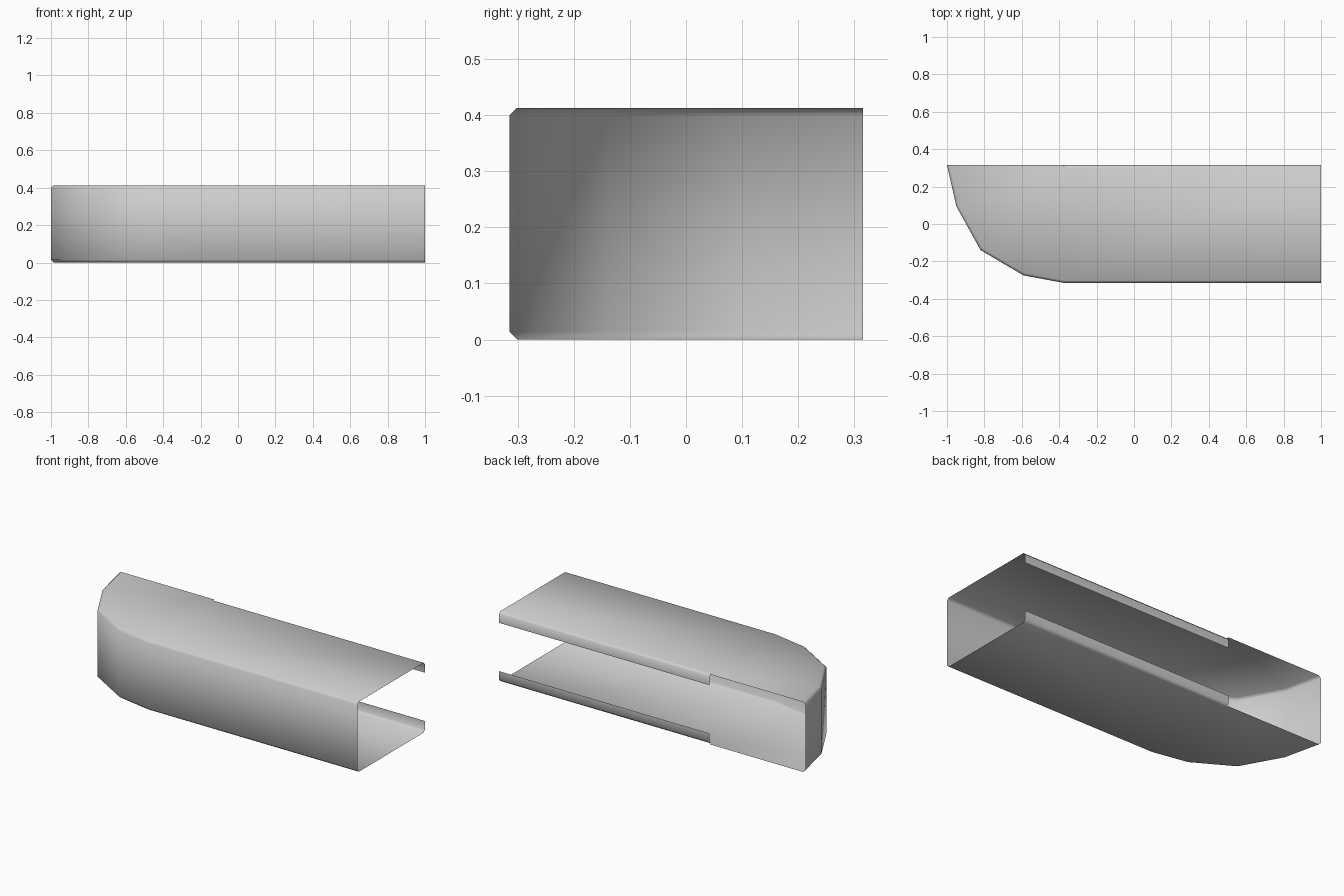
import bpy, bmesh
from mathutils import Vector

if "Cube" in bpy.data.objects:
    bpy.data.objects.remove(bpy.data.objects["Cube"])

H, C, LIP = 0.413, 0.014, 0.05      # height, chamfer, back lip height
BACK, STEP = 0.315, -0.375          # back edge, where the lips begin

grey = bpy.data.materials.new("plain_grey")
grey.diffuse_color = (0.62, 0.62, 0.62, 1)
grey.use_nodes = True
grey.node_tree.nodes["Principled BSDF"].inputs["Base Color"].default_value = grey.diffuse_color

# Plan outline of the outer wall, from the back of the nose to the open end
outer = [Vector(p) for p in [(-1, BACK), (-0.95, 0.094), (-0.82, -0.14),
                             (-0.59, -0.275), (STEP, -0.315), (1, -0.315)]]


def normal(a, b):
    d = (b - a).normalized()
    return Vector((-d.y, d.x))      # points inwards


# Mitred inset of the outline for the chamfer
inner = [outer[0] + Vector((C, 0))]
for a, b, c in zip(outer, outer[1:], outer[2:]):
    n, m = normal(a, b), normal(b, c)
    inner.append(b + (n + m) / (1 + n.dot(m)) * C)
inner.append(outer[-1] + Vector((0, C)))

bm = bmesh.new()


def ring(points, z):
    return [bm.verts.new((p.x, p.y, z)) for p in points]


def bridge(a, b):
    for i in range(len(a) - 1):
        bm.faces.new((a[i], a[i + 1], b[i + 1], b[i]))


# Upright wall
low, high = ring(outer, C), ring(outer, H - C)
bridge(low, high)

# Floor and roof sheets, each with a chamfer and a back lip
for wall, z, s in ((low, 0, 1), (high, H, -1)):
    edge = ring(inner, z)
    bridge(wall, edge)
    hub, corner = ring([Vector((STEP, BACK - C)), Vector((STEP, BACK))], z)
    end = bm.verts.new((1, BACK - C, z))
    bm.faces.new((edge[4], edge[5], end, hub))
    nose = [corner] + edge[:5]
    for a, b in zip(nose, nose[1:]):
        bm.faces.new((hub, a, b))
    back = [Vector((STEP, BACK)), Vector((1, BACK))]
    top = ring(back, z + s * C)
    tip = ring(back, z + s * (C + LIP))
    bridge([hub, end], top)
    bridge(top, tip)

bmesh.ops.recalc_face_normals(bm, faces=bm.faces)
bm.normal_update()
wall_face = min(bm.faces, key=lambda f: f.calc_center_median().y)
if wall_face.normal.y > 0:
    bmesh.ops.reverse_faces(bm, faces=bm.faces)
for f in bm.faces:
    f.smooth = True

mesh = bpy.data.meshes.new("curved_shell")
bm.to_mesh(mesh)
bm.free()
mesh.materials.append(grey)
bpy.context.collection.objects.link(bpy.data.objects.new("curved_shell", mesh))
